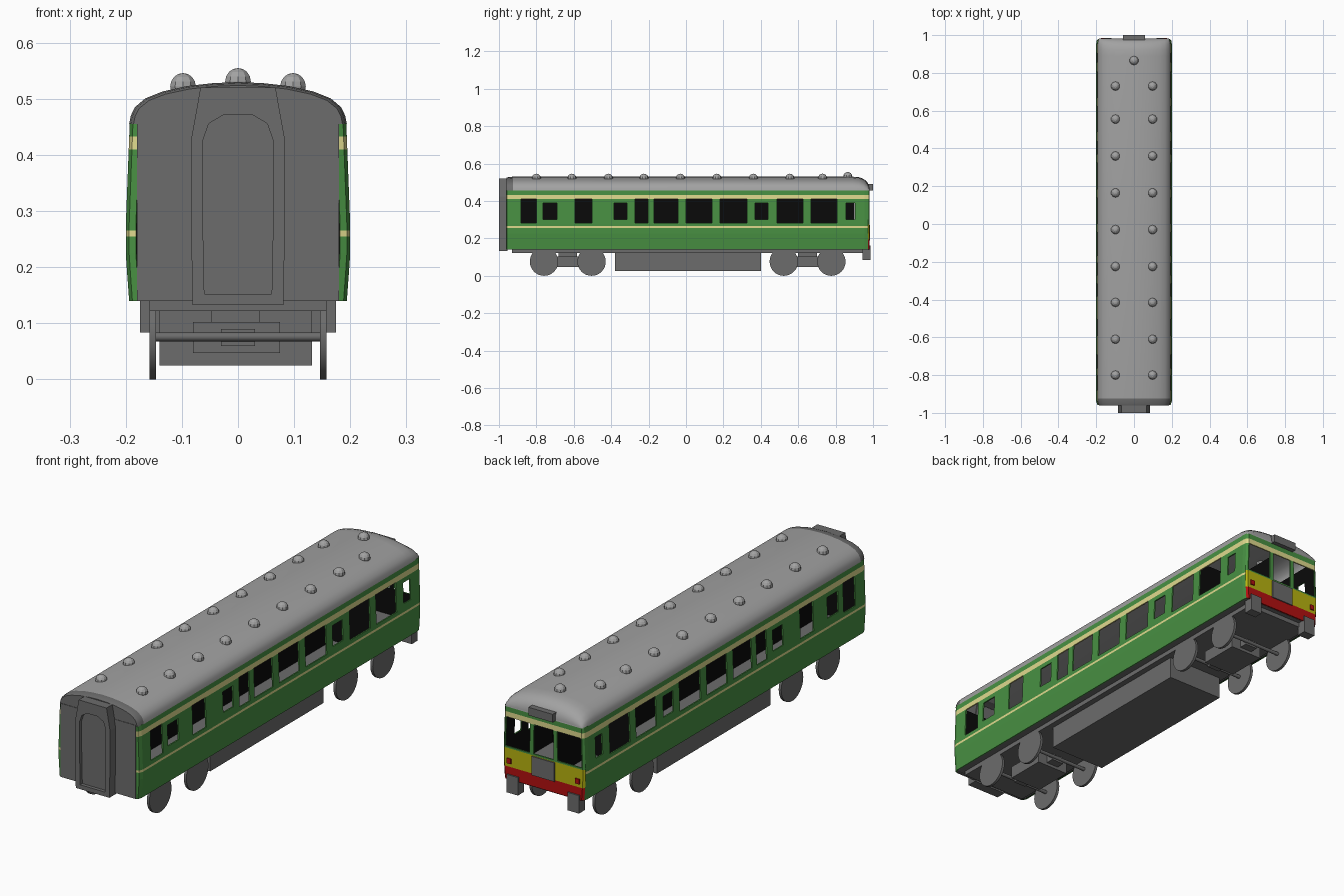
import bpy, bmesh, math
from mathutils import Matrix

if "Cube" in bpy.data.objects:
    bpy.data.objects.remove(bpy.data.objects["Cube"])


def mat(name, r, g, b):
    m = bpy.data.materials.new(name)
    m.diffuse_color = (r, g, b, 1)
    m.use_nodes = True
    m.node_tree.nodes["Principled BSDF"].inputs["Base Color"].default_value = m.diffuse_color
    return m


GREEN = mat("body green", 0.065, 0.28, 0.055)
CREAM = mat("cream stripe", 0.74, 0.70, 0.27)
YELLOW = mat("warning yellow", 0.48, 0.45, 0.005)
RED = mat("beam red", 0.45, 0.005, 0.005)
GREY = mat("dark grey", 0.15, 0.15, 0.15)
ROOF = mat("roof grey", 0.36, 0.36, 0.36)
BLACK = mat("interior black", 0.003, 0.003, 0.003)


def finish(name, bm, mats, smooth=False):
    me = bpy.data.meshes.new(name)
    bm.to_mesh(me)
    bm.free()
    for m in mats:
        me.materials.append(m)
    ob = bpy.data.objects.new(name, me)
    bpy.context.collection.objects.link(ob)
    if smooth:
        bpy.ops.object.select_all(action='DESELECT')
        ob.select_set(True)
        bpy.context.view_layer.objects.active = ob
        bpy.ops.object.shade_smooth_by_angle(angle=math.radians(40))
    return ob


def box(name, x, y, z, m):
    """Box from (min, max) pairs."""
    bm = bmesh.new()
    bmesh.ops.create_cube(bm, size=1)
    for v in bm.verts:
        v.co = [a[0] + (c + 0.5) * (a[1] - a[0]) for a, c in zip((x, y, z), v.co)]
    return finish(name, bm, [m])


def cyl_x(name, x0, x1, y, z, r, m, n=32):
    bm = bmesh.new()
    bmesh.ops.create_cone(bm, cap_ends=True, segments=n, radius1=r, radius2=r, depth=x1 - x0,
                          matrix=Matrix.Translation(((x0 + x1) / 2, y, z)) @ Matrix.Rotation(math.pi / 2, 4, 'Y'))
    return finish(name, bm, [m], True)


# ---- body shell: rows of height swept along a plan path, windows left open ----
ROWS = [0.14, 0.195, 0.225, 0.255, 0.265, 0.275, 0.282, 0.30, 0.39, 0.41, 0.433, 0.457]
WALL = [(0.14, 0.194), (0.195, 0.198), (0.225, 0.2), (0.275, 0.2), (0.457, 0.193)]
OPEN = {'full': (0.282, 0.41), 'small': (0.30, 0.39)}
SIDE_WINDOWS = [(-0.882, -0.80, 'full'), (-0.765, -0.69, 'small'), (-0.594, -0.503, 'full'),
                (-0.385, -0.315, 'small'), (-0.273, -0.203, 'full'), (-0.17, -0.043, 'full'),
                (0.0, 0.139, 'full'), (0.182, 0.326, 'full'), (0.369, 0.439, 'small'),
                (0.487, 0.626, 'full'), (0.668, 0.807, 'full'), (0.856, 0.904, 'small')]


def wall_x(z):
    for (z0, x0), (z1, x1) in zip(WALL, WALL[1:]):
        if z <= z1:
            return x0 + (x1 - x0) * (z - z0) / (z1 - z0)
    return WALL[-1][1]


half = [(0.91, -0.96, None), (0.97, -0.957, None), (1.0, -0.94, None)]
for a, b, kind in SIDE_WINDOWS:
    half += [(1.0, a, kind), (1.0, b, None)]
half += [(1.0, 0.955, None), (0.985, 0.972, None), (0.945, 0.98, None),
         (0.92, 0.98, 'full'), (0.335, 0.98, None), (0.24, 0.98, 'full')]
kinds = [p[2] for p in half] + [p[2] for p in half[-2::-1]]
path = [p[:2] for p in half] + [(-p[0], p[1]) for p in half[::-1]]

bm = bmesh.new()
grid = [[bm.verts.new((f * wall_x(z), y, z)) for z in ROWS] for f, y in path]
for i, kind in enumerate(kinds):
    for j in range(len(ROWS) - 1):
        zc = (ROWS[j] + ROWS[j + 1]) / 2
        if kind and OPEN[kind][0] < zc < OPEN[kind][1]:
            continue
        f = bm.faces.new((grid[i][j], grid[i + 1][j], grid[i + 1][j + 1], grid[i][j + 1]))
        cab = f.calc_center_median().y > 0.965
        if 0.41 < zc < 0.433 or (0.255 < zc < 0.265 and not cab):
            f.material_index = 1
        elif cab and zc < 0.195:
            f.material_index = 3
        elif cab and zc < 0.275:
            f.material_index = 2
bmesh.ops.delete(bm, geom=[v for v in bm.verts if not v.link_faces], context='VERTS')
body = finish("body_shell", bm, [GREEN, CREAM, YELLOW, RED, BLACK])
sol = body.modifiers.new("thickness", 'SOLIDIFY')
sol.thickness = 0.006
sol.offset = -1
sol.material_offset = 10      # inner skin takes the last material
sol.material_offset_rim = 0

# ---- roof lofted from scaled cross-sections ----
ARC = [(0.194, 0), (0.191, 0.015), (0.184, 0.03), (0.165, 0.046), (0.135, 0.058), (0.09, 0.068), (0.045, 0.073), (0, 0.075)]
ARC += [(-x, z) for x, z in ARC[-2::-1]]
SECTIONS = [(-0.96, 0.96, 0.92), (-0.95, 0.985, 0.97), (-0.925, 1, 1), (0.89, 1, 1), (0.925, 1, 0.96),
            (0.95, 0.995, 0.84), (0.967, 0.985, 0.65), (0.978, 0.965, 0.4), (0.982, 0.95, 0.1)]
bm = bmesh.new()
rings = [[bm.verts.new((x * sx, y, 0.455 + z * sz)) for x, z in ARC] for y, sx, sz in SECTIONS]
for a, b in zip(rings, rings[1:]):
    for k in range(len(ARC) - 1):
        bm.faces.new((a[k], b[k], b[k + 1], a[k + 1]))
bm.faces.new(rings[0])
bm.faces.new(rings[-1][::-1])
bmesh.ops.recalc_face_normals(bm, faces=bm.faces)
for f in bm.faces:
    f.material_index = 1 if f.calc_center_median().y < -0.93 else 0
finish("roof", bm, [ROOF, GREY], True)

# ---- roof vents ----
vents = [(s * 0.098, y, 0.522) for y in (0.73, 0.555, 0.36, 0.165, -0.03, -0.225, -0.415, -0.61, -0.80) for s in (-1, 1)]
for p in vents + [(0, 0.865, 0.531)]:
    bm = bmesh.new()
    bmesh.ops.create_uvsphere(bm, u_segments=10, v_segments=8, radius=0.024, matrix=Matrix.Translation(p))
    finish("roof_vent", bm, [ROOF])

# ---- gangway end: panel and arched door frame with a recess ----
box("end_panel", (-0.18, 0.18), (-0.962, -0.952), (0.14, 0.46), GREY)
box("end_panel_lining", (-0.178, 0.178), (-0.952, -0.946), (0.145, 0.455), BLACK)
OUTER = [(0.081, 0.133), (0.084, 0.30), (0.084, 0.425), (0.074, 0.48), (0.067, 0.52)]
INNER = [(0.06, 0.152), (0.063, 0.30), (0.063, 0.425), (0.052, 0.456), (0.025, 0.472)]
bm = bmesh.new()


def ring(pts, y):
    return [bm.verts.new((x, y, z)) for x, z in pts + [(-x, z) for x, z in pts[::-1]]]


loops = [ring(OUTER, -0.955), ring(OUTER, -1.0), ring(INNER, -1.0), ring(INNER, -0.985)]
n = len(loops[0])
for a, b in zip(loops, loops[1:]):
    for k in range(n):
        bm.faces.new((a[k], a[(k + 1) % n], b[(k + 1) % n], b[k]))
bm.faces.new(loops[0])
bm.faces.new(loops[-1])
bmesh.ops.recalc_face_normals(bm, faces=bm.faces)
finish("gangway", bm, [GREY])

# ---- cab end details ----
box("destination_box", (-0.058, 0.058), (0.95, 1.0), (0.455, 0.49), GREY)
box("cab_panel", (-0.055, 0.055), (0.979, 0.985), (0.19, 0.272), GREY)
for s in (-1, 1):
    box("tail_lamp", (s * 0.165 - 0.01, s * 0.165 + 0.01), (0.979, 0.985), (0.21, 0.232), RED)
    box("buffer", (s * 0.147 - 0.028, s * 0.147 + 0.028), (0.945, 0.986), (0.084, 0.162), GREY)

# ---- interior ----
box("floor", (-0.188, 0.188), (-0.95, 0.97), (0.142, 0.17), GREY)
box("centre_partition", (-0.004, 0.004), (-0.94, 0.90), (0.17, 0.44), BLACK)
box("cab_bulkhead", (-0.187, 0.187), (0.643, 0.651), (0.17, 0.46), BLACK)

# ---- underframe and equipment ----
box("underframe", (-0.158, 0.158), (-0.93, 0.95), (0.122, 0.142), GREY)
box("equipment_box", (-0.14, 0.132), (-0.38, 0.40), (0.025, 0.125), GREY)
for yc in (-0.632, 0.65):
    box("bogie_frame", (-0.08, 0.075), (yc - 0.09, yc + 0.09), (0.047, 0.102), GREY)
    box("bogie_pivot", (-0.048, 0.038), (yc - 0.05, yc + 0.05), (0.10, 0.125), GREY)
    for s in (-1, 1):
        ya = yc + s * 0.127
        cyl_x("axle", -0.147, 0.147, ya, 0.076, 0.008, GREY, 12)
        box("axle_arm", (-0.03, 0.03), (min(yc, ya), max(yc, ya)), (0.06, 0.09), GREY)
        for side in (-1, 1):
            cyl_x("wheel", side * 0.152 - 0.006, side * 0.152 + 0.006, ya, 0.076, 0.076, GREY)
